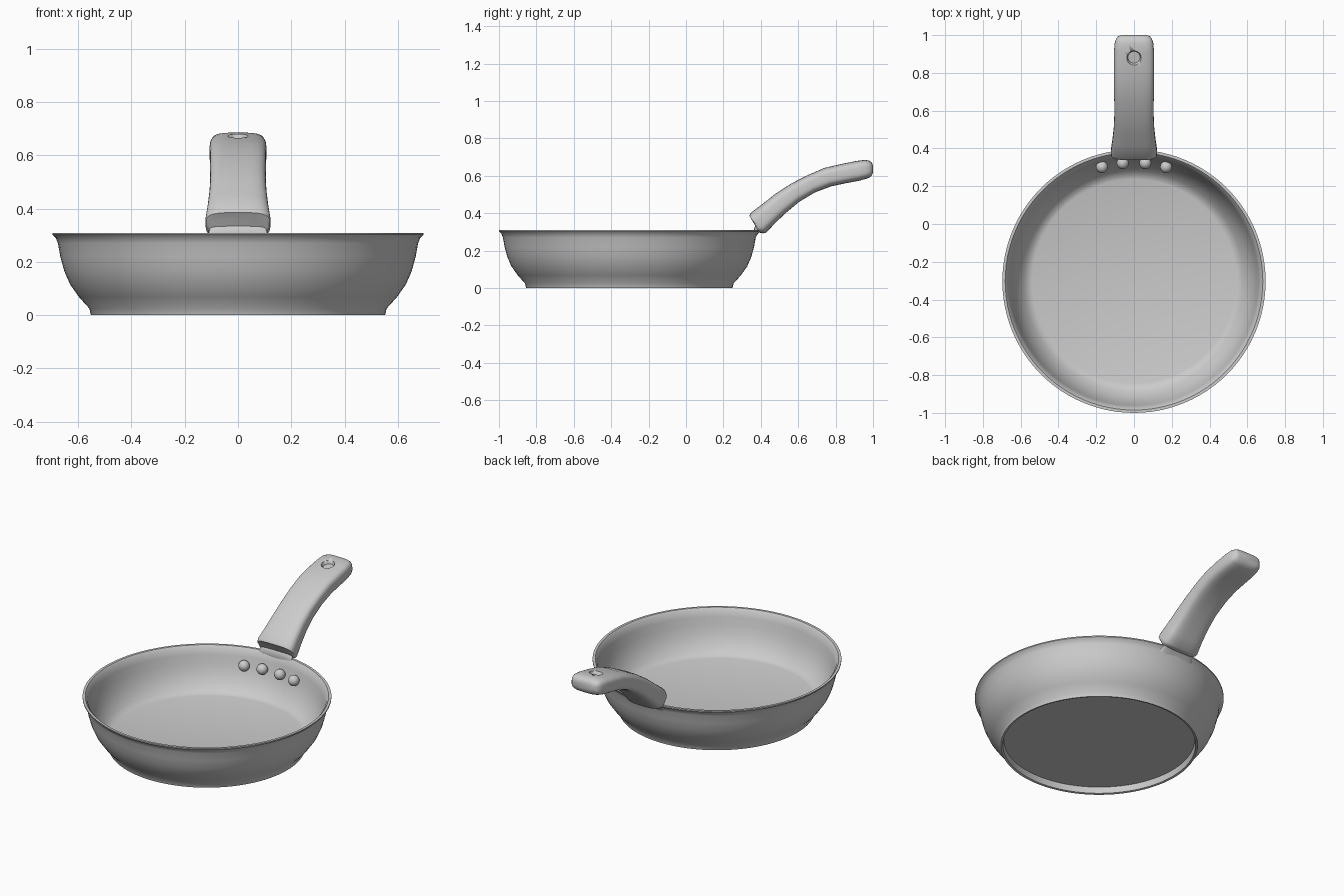
import bpy, bmesh, math
from mathutils import Vector

if "Cube" in bpy.data.objects:
    bpy.data.objects.remove(bpy.data.objects["Cube"])

CY = -0.303  # pan centre along y


def make_object(name, bm, angle=40):
    bmesh.ops.recalc_face_normals(bm, faces=bm.faces)
    mesh = bpy.data.meshes.new(name)
    bm.to_mesh(mesh)
    bm.free()
    ob = bpy.data.objects.new(name, mesh)
    bpy.context.collection.objects.link(ob)
    bpy.ops.object.select_all(action='DESELECT')
    ob.select_set(True)
    bpy.context.view_layer.objects.active = ob
    bpy.ops.object.shade_smooth_by_angle(angle=math.radians(angle))
    return ob


def lathe(name, profile, n=96):
    bm = bmesh.new()
    rings = []
    for r, z in profile:
        if r == 0:
            rings.append([bm.verts.new((0, CY, z))] * n)
        else:
            rings.append([bm.verts.new((r * math.cos(2 * math.pi * i / n),
                                        CY + r * math.sin(2 * math.pi * i / n), z)) for i in range(n)])
    for a, b in zip(rings, rings[1:]):
        for i in range(n):
            j = (i + 1) % n
            bm.faces.new(list(dict.fromkeys((a[i], a[j], b[j], b[i]))))
    return make_object(name, bm)


def loft(name, stations, n=32, power=0.55):
    # each station: top (y, z), bottom (y, z), half width; rounded-box section
    bm = bmesh.new()
    rings = []
    for ty, tz, by, bz, w in stations:
        top, bot = Vector((0, ty, tz)), Vector((0, by, bz))
        mid, up = (top + bot) / 2, (top - bot) / 2
        ring = []
        for i in range(n):
            a = 2 * math.pi * (i + 0.5) / n
            c, s = math.cos(a), math.sin(a)
            u = math.copysign(abs(c) ** power, c)
            v = math.copysign(abs(s) ** power, s)
            ring.append(bm.verts.new(mid + up * v + Vector((w * u, 0, 0))))
        rings.append(ring)
    for a, b in zip(rings, rings[1:]):
        for i in range(n):
            j = (i + 1) % n
            bm.faces.new((a[i], a[j], b[j], b[i]))
    bm.faces.new(rings[0])
    bm.faces.new(rings[-1])
    return make_object(name, bm)


# Pan body: recessed underside, foot ring, curved wall, flared rim, inside floor
lathe("pan_body", [
    (0, 0.04), (0.535, 0.04), (0.54, 0.003), (0.552, 0.0), (0.558, 0.025),
    (0.597, 0.068), (0.63, 0.115), (0.652, 0.165), (0.667, 0.22), (0.676, 0.27),
    (0.684, 0.29), (0.697, 0.302), (0.697, 0.309), (0.682, 0.309), (0.669, 0.293),
    (0.66, 0.26), (0.65, 0.215), (0.634, 0.165), (0.611, 0.12), (0.582, 0.083),
    (0.56, 0.066), (0.54, 0.06), (0, 0.06)])

# Curved handle
handle = loft("handle", [
    (0.347, 0.372, 0.392, 0.296, 0.113), (0.338, 0.385, 0.412, 0.292, 0.121),
    (0.347, 0.403, 0.43, 0.296, 0.122), (0.41, 0.45, 0.475, 0.345, 0.114),
    (0.48, 0.505, 0.535, 0.402, 0.107), (0.56, 0.557, 0.605, 0.46, 0.104),
    (0.65, 0.603, 0.69, 0.511, 0.105), (0.74, 0.642, 0.775, 0.543, 0.106),
    (0.83, 0.663, 0.855, 0.56, 0.107), (0.91, 0.679, 0.925, 0.573, 0.106),
    (0.955, 0.685, 0.965, 0.584, 0.102), (0.98, 0.681, 0.985, 0.592, 0.094),
    (0.993, 0.672, 0.996, 0.606, 0.083), (1.0, 0.655, 1.0, 0.622, 0.068)])

# Hanging dimple cut into the top of the handle
bm = bmesh.new()
bmesh.ops.create_cone(bm, cap_ends=True, segments=24, radius1=0.032, radius2=0.058, depth=0.08)
cutter = make_object("dimple_cutter", bm)
cutter.location = (0, 0.875, 0.692)
cutter.rotation_euler.x = math.radians(11)
cutter.hide_render = True
cutter.hide_set(True)
cut = handle.modifiers.new("dimple", 'BOOLEAN')
cut.operation = 'DIFFERENCE'
cut.object = cutter
cut.solver = 'EXACT'

# Neck joining rim to handle
loft("handle_neck", [
    (0.362, 0.309, 0.368, 0.265, 0.115), (0.37, 0.335, 0.385, 0.29, 0.108),
    (0.41, 0.375, 0.43, 0.325, 0.1)])

# Rivets on the inside wall
for k, x in enumerate((-0.17, -0.06, 0.06, 0.17)):
    bm = bmesh.new()
    bmesh.ops.create_uvsphere(bm, u_segments=20, v_segments=12, radius=0.032)
    rivet = make_object(f"rivet_{k + 1}", bm)
    rivet.location = (x, CY + math.sqrt(0.628 ** 2 - x * x), 0.22)
